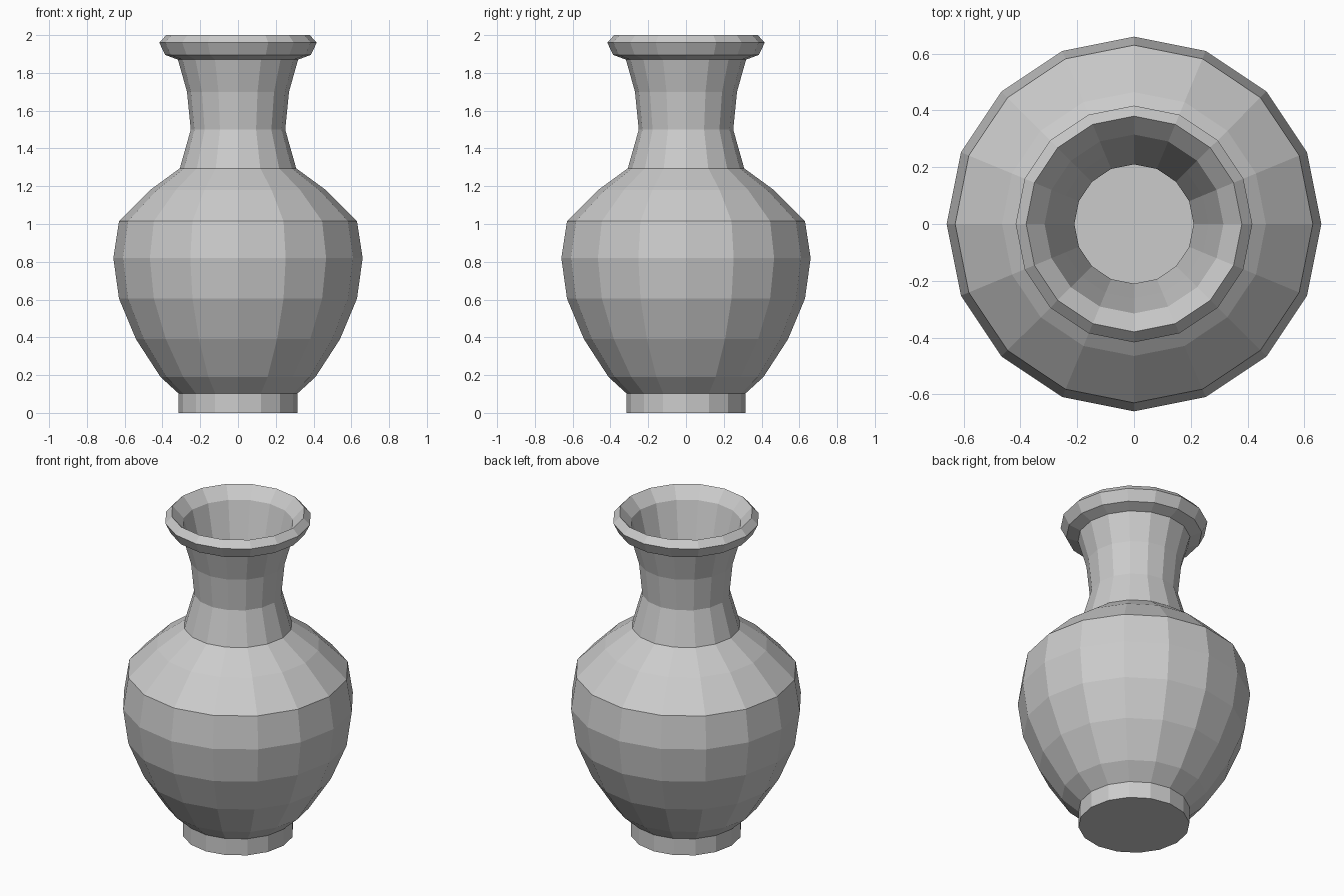
import bpy, bmesh, math

if "Cube" in bpy.data.objects:
    bpy.data.objects.remove(bpy.data.objects["Cube"])

SIDES = 16


def lathe(name, profile):
    """Spin an (r, z) profile round z; r = 0 ends become flat caps."""
    bm = bmesh.new()
    rings = []
    for r, z in profile:
        rings.append([bm.verts.new((r * math.cos(2 * math.pi * i / SIDES),
                                    r * math.sin(2 * math.pi * i / SIDES), z))
                      for i in range(SIDES)])
    for a, b in zip(rings, rings[1:]):
        for i in range(SIDES):
            j = (i + 1) % SIDES
            bm.faces.new((a[i], a[j], b[j], b[i]))
    bm.faces.new(rings[0][::-1])
    bm.faces.new(rings[-1])
    bmesh.ops.recalc_face_normals(bm, faces=bm.faces)
    mesh = bpy.data.meshes.new(name)
    bm.to_mesh(mesh)
    bm.free()
    obj = bpy.data.objects.new(name, mesh)
    bpy.context.collection.objects.link(obj)
    return obj


# Outer surface: foot, belly, shoulder, neck, flared lip
outer = [(0.315, 0), (0.315, 0.103), (0.41, 0.19), (0.54, 0.39), (0.63, 0.605),
         (0.66, 0.82), (0.63, 1.015), (0.465, 1.18), (0.308, 1.295),
         (0.25, 1.5), (0.27, 1.7), (0.318, 1.87), (0.385, 1.895),
         (0.417, 1.96), (0.38, 2.0)]
# Inner surface: mouth, throat, hollow belly, floor
inner = [(0.315, 1.93), (0.262, 1.72), (0.21, 1.5), (0.27, 1.27),
         (0.425, 1.15), (0.59, 0.99), (0.62, 0.82), (0.59, 0.62),
         (0.50, 0.41), (0.38, 0.22), (0.29, 0.13)]
lathe("vase", outer + inner)
